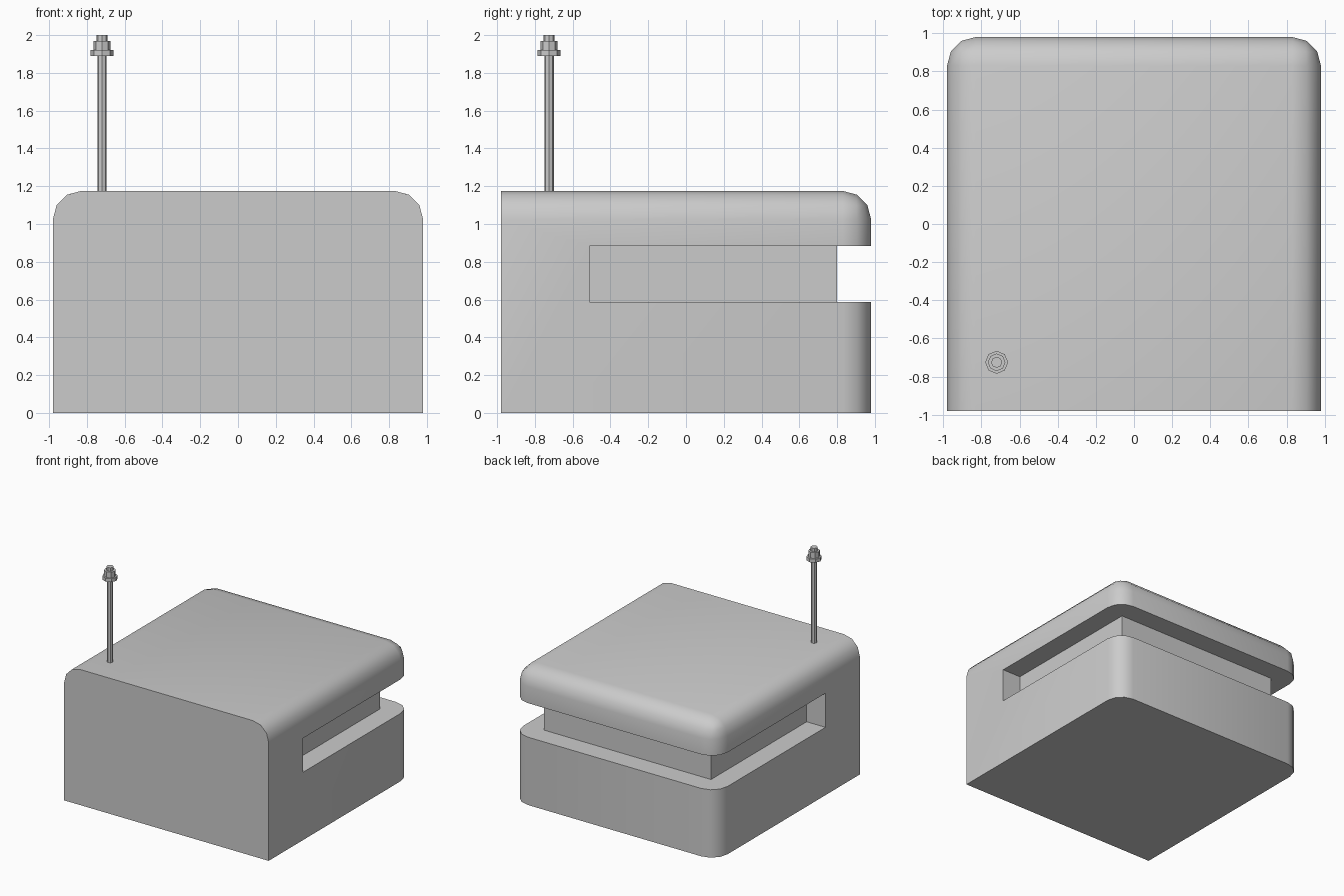
import bpy, bmesh, math

if "Cube" in bpy.data.objects:
    bpy.data.objects.remove(bpy.data.objects["Cube"])

def make_object(name, bm):
    bmesh.ops.recalc_face_normals(bm, faces=bm.faces)
    mesh = bpy.data.meshes.new(name)
    bm.to_mesh(mesh)
    bm.free()
    obj = bpy.data.objects.new(name, mesh)
    bpy.context.collection.objects.link(obj)
    return obj

def select_only(obj):
    bpy.ops.object.select_all(action='DESELECT')
    obj.select_set(True)
    bpy.context.view_layer.objects.active = obj

W, H = 0.98, 1.175

# Body: box with rounded top sides, top back and rear vertical edges
bm = bmesh.new()
bmesh.ops.create_cube(bm, size=1)
for v in bm.verts:
    v.co = (v.co.x * 2 * W, v.co.y * 2 * W, (v.co.z + 0.5) * H)

def is_rounded(e):
    mid = (e.verts[0].co + e.verts[1].co) / 2
    return mid.y > -W + 0.1 and mid.z > 0.1

bmesh.ops.bevel(bm, geom=[e for e in bm.edges if is_rounded(e)], offset=0.15,
                segments=3, profile=0.5, affect='EDGES', clamp_overlap=True)
body = make_object("body", bm)

# Groove cutter: U-shaped plan wrapping the sides and back
plan = [(-1.1, -0.51), (-0.80, -0.51), (-0.80, 0.80), (0.80, 0.80),
        (0.80, -0.51), (1.1, -0.51), (1.1, 1.1), (-1.1, 1.1)]
bm = bmesh.new()
face = bm.faces.new([bm.verts.new((x, y, 0.588)) for x, y in plan])
top = bmesh.ops.extrude_face_region(bm, geom=[face])["geom"]
bmesh.ops.translate(bm, vec=(0, 0, 0.295),
                    verts=[g for g in top if isinstance(g, bmesh.types.BMVert)])
cutter = make_object("groove_cutter", bm)
cutter.hide_render = True

cut = body.modifiers.new("groove", 'BOOLEAN')
cut.operation, cut.solver, cut.object = 'DIFFERENCE', 'EXACT', cutter
select_only(body)
bpy.ops.object.modifier_apply(modifier=cut.name)
bpy.data.objects.remove(cutter)
select_only(body)
bpy.ops.object.shade_smooth_by_angle(angle=math.radians(40))

# Pin: octagonal rod with a flange, nut and tip
def octagon(name, radius, z0, z1):
    bpy.ops.mesh.primitive_cylinder_add(vertices=8, radius=radius, depth=z1 - z0,
                                        location=(-0.72, -0.725, (z0 + z1) / 2))
    bpy.context.object.name = name

octagon("rod", 0.025, 1.165, 1.90)
octagon("flange", 0.06, 1.89, 1.92)
octagon("nut", 0.046, 1.92, 1.97)
octagon("tip", 0.029, 1.97, 2.0)
